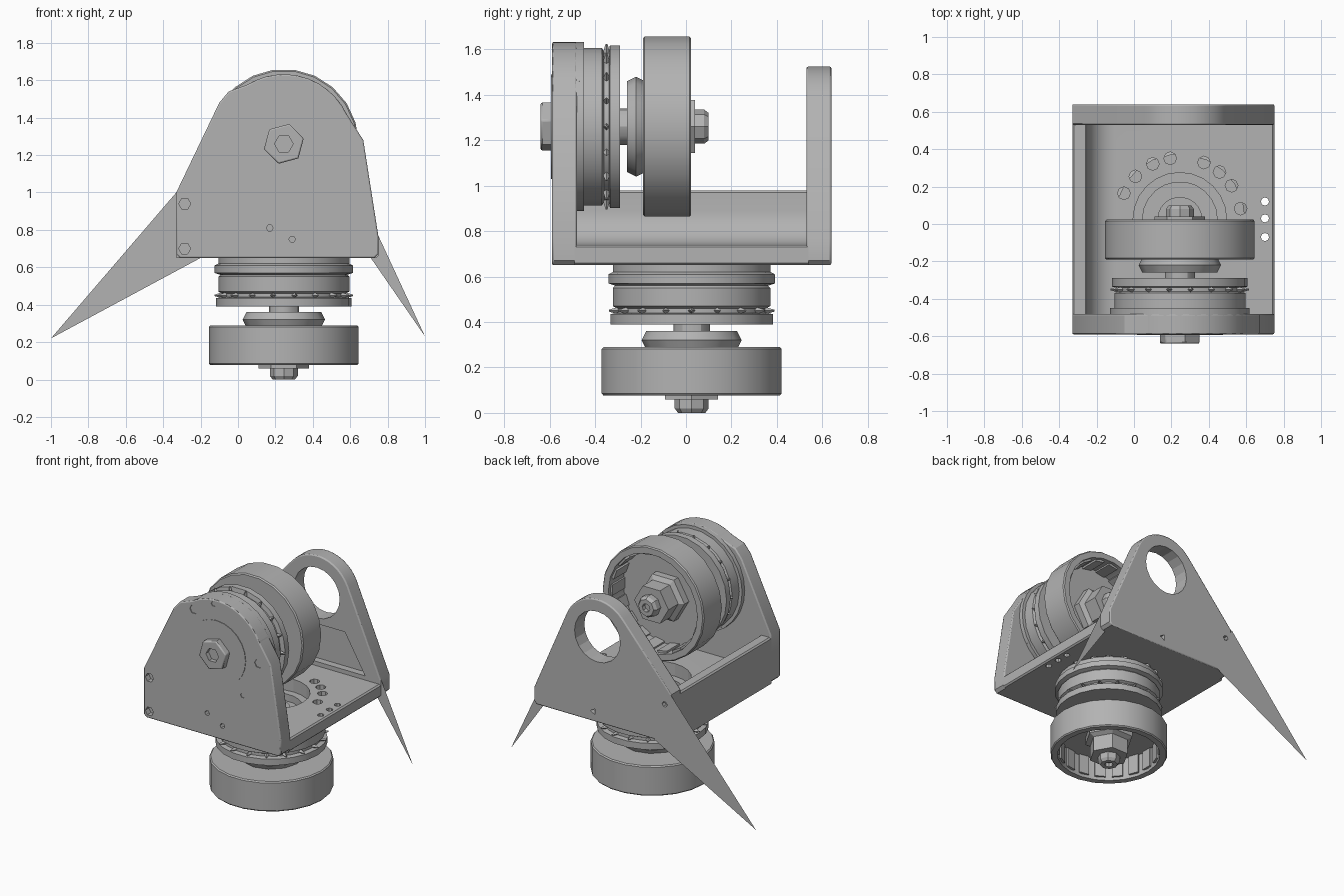
import bpy, bmesh, math
from mathutils import Matrix, Vector

cube = bpy.data.objects.get("Cube")
if cube:
    bpy.data.objects.remove(cube, do_unlink=True)

grey = bpy.data.materials.new("machined_grey")
grey.use_nodes = True
grey.diffuse_color = (0.45, 0.45, 0.45, 1)
grey.node_tree.nodes["Principled BSDF"].inputs["Base Color"].default_value = grey.diffuse_color


def finish(name, bm, smooth=True):
    mesh = bpy.data.meshes.new(name)
    bm.to_mesh(mesh)
    bm.free()
    mesh.materials.append(grey)
    ob = bpy.data.objects.new(name, mesh)
    bpy.context.collection.objects.link(ob)
    if smooth:
        activate(ob)
        bpy.ops.object.shade_smooth_by_angle(angle=math.radians(30))
    return ob


def activate(ob):
    bpy.ops.object.select_all(action='DESELECT')
    ob.select_set(True)
    bpy.context.view_layer.objects.active = ob


def apply_modifier(ob, kind, **settings):
    mod = ob.modifiers.new(kind.lower(), kind)
    for key, value in settings.items():
        setattr(mod, key, value)
    activate(ob)
    bpy.ops.object.modifier_apply(modifier=mod.name)


def circle(cx, cy, r, n=20, start=0, end=360):
    """Points of a full circle, or of an arc including both ends."""
    steps = n if end - start == 360 else n - 1
    angles = [math.radians(start + (end - start) * i / steps) for i in range(n)]
    return [(cx + r * math.cos(a), cy + r * math.sin(a)) for a in angles]


def add_prism(bm, points, axis, a, b):
    """Extrude an (x, z) outline along y or an (x, y) outline along z."""
    def place(p, d):
        return Vector((p[0], d, p[1])) if axis == 'Y' else Vector((p[0], p[1], d))
    low = [bm.verts.new(place(p, a)) for p in points]
    high = [bm.verts.new(place(p, b)) for p in points]
    faces = [bm.faces.new(low), bm.faces.new(high)]
    for i in range(len(points)):
        j = (i + 1) % len(points)
        faces.append(bm.faces.new((low[i], low[j], high[j], high[i])))
    bmesh.ops.recalc_face_normals(bm, faces=faces)


def prism(name, points, axis, a, b, bevel=0):
    bm = bmesh.new()
    add_prism(bm, points, axis, a, b)
    ob = finish(name, bm)
    if bevel:
        apply_modifier(ob, 'BEVEL', width=bevel, segments=2, limit_method='ANGLE',
                       angle_limit=math.radians(60))
    return ob


def cut(ob, outlines, axis, a, b):
    """Cut separate outlines out of an object."""
    bm = bmesh.new()
    for points in outlines:
        add_prism(bm, points, axis, a, b)
    cutter = finish("cutter", bm, False)
    cutter.hide_render = True
    apply_modifier(ob, 'BOOLEAN', object=cutter, operation='DIFFERENCE', solver='EXACT')
    bpy.data.objects.remove(cutter, do_unlink=True)


def lathe(name, profile, matrix, sides=22):
    bm = bmesh.new()
    verts = [bm.verts.new((r, 0, w)) for r, w in profile]
    edges = [bm.edges.new(pair) for pair in zip(verts, verts[1:])]
    bmesh.ops.spin(bm, geom=verts + edges, axis=(0, 0, 1), cent=(0, 0, 0),
                   angle=math.tau, steps=sides, use_duplicate=False)
    bmesh.ops.remove_doubles(bm, verts=bm.verts, dist=0.0005)
    bmesh.ops.recalc_face_normals(bm, faces=bm.faces)
    bm.transform(matrix)
    return finish(name, bm)


def motor(prefix, matrix):
    # Fixed half with stepped mounting face
    lathe(prefix + "_stator", [
        (0, -.03), (.07, -.03), (.07, .01), (.12, .01), (.12, .05), (.2, .05), (.2, 0),
        (.35, 0), (.35, .03), (.37, .04), (.37, .08), (.34, .09), (.35, .1), (.35, .18),
        (.33, .19), (.33, .21), (.362, .215), (.362, .26), (0, .26)], matrix)
    # Shaft and tapered hub
    lathe(prefix + "_hub", [(0, .25), (.08, .25), (.08, .29), (.2, .29), (.22, .33),
                            (.2, .37), (0, .37)], matrix, 12)
    # Open rotating can
    lathe(prefix + "_can", [(0, .36), (.392, .36), (.4, .368), (.4, .565), (.393, .573),
                            (.35, .573), (.35, .41), (0, .41)], matrix)
    # Stacked shaft nuts
    lathe(prefix + "_large_nut", [(0, .4), (.17, .4), (.17, .46), (.135, .48),
                                  (.135, .59), (0, .59)], matrix, 6)
    lathe(prefix + "_shaft_end", [(0, .58), (.075, .58), (.075, .63), (.06, .65),
                                  (.03, .65), (.03, .62), (0, .62)], matrix, 8)
    # Magnets inside the can, winding tips around the stator
    bm = bmesh.new()
    tips = bmesh.new()
    for i in range(18):
        turn = Matrix.Rotation(math.tau * i / 18, 4, 'Z')
        bmesh.ops.create_cube(bm, size=1, matrix=matrix @ turn
                              @ Matrix.Translation((.342, 0, .48))
                              @ Matrix.Diagonal((.02, .075, .14, 1)))
        bmesh.ops.create_cone(tips, segments=4, radius1=.016, radius2=.004, depth=.04,
                              cap_ends=True, matrix=matrix @ turn
                              @ Matrix.Translation((.35, 0, .2))
                              @ Matrix.Rotation(math.pi / 2, 4, 'Y'))
    finish(prefix + "_magnets", bm, False)
    finish(prefix + "_winding_tips", tips, False)


MX, MZ = .245, 1.26

# Floor and side wall in one bent profile with a concave fillet
floor = prism("floor_and_side_wall",
              [(-.33, .65), (.74, .65), (.75, .66), (.75, .73), (.74, .74)]
              + circle(-.1, .89, .15, 8, 270, 180)
              + [(-.25, .97), (-.26, .98), (-.32, .98), (-.33, .97)], 'Y', -.49, .54)
holes = [circle(MX, .025, .25, 24)]
for angle in (10, 33, 50, 67, 99, 116, 136, 155):
    holes += [circle(x, y, .034, 8) for x, y in circle(MX, .025, .33, 2, angle, angle + 1)[:1]]
holes += [circle(.7, y, .022, 8) for y in (.12, .03, -.07)]
cut(floor, holes, 'Z', .6, .8)

# Front plate carrying the tilt motor
front = prism("front_plate",
              [(-.33, .67), (-.31, .65), (.73, .65), (.75, .67), (.75, .77), (.67, 1.28)]
              + circle(MX, MZ, .372, 12, 25, 122)
              + [(-.05, 1.54), (-.1, 1.48), (-.33, 1.0)], 'Y', -.59, -.48, .008)
sockets = [(-.285, .94), (-.285, .7), (.065, 1.52), (.575, 1.27), (.22, 1.6),
           (.45, 1.01), (.17, .81), (.29, .75)]
cut(front, [circle(x, z, .032 if i < 4 else .018, 6) for i, (x, z) in enumerate(sockets)],
    'Y', -.65, -.55)
prism("motor_flange", circle(MX, MZ, .372, 28), 'Y', -.585, -.45)
prism("front_washer", circle(MX, MZ, .23, 24), 'Y', -.594, -.58)
nut = prism("front_nut", circle(MX, MZ, .11, 6, 15, 375), 'Y', -.64, -.585, .008)
cut(nut, [circle(MX, MZ, .05, 6)], 'Y', -.7, -.61)

# Back plate with a bearing hole and a recessed pocket
back = prism("back_plate",
             [(-.33, .67), (-.31, .65), (.73, .65), (.75, .67), (.75, .77)]
             + circle(.25, MZ, .265, 14, 24, 139) + [(-.33, 1.0)], 'Y', .53, .64, .008)
cut(back, [circle(.25, MZ, .18, 20)], 'Y', .4, .8)
cut(back, [[(-.13, .77), (.63, .77), (.47, 1.04), (.03, 1.04)]], 'Y', .4, .58)
cut(back, [circle(-.28, .7, .025, 6), circle(-.28, .92, .02, 6), circle(.28, .72, .025, 3)],
    'Y', .61, .8)

# Long thin fins beside the back plate
for name, y, points in (
        ("right_fin", .642, [(-.33, 1.0), (-1, .22), (-.2, .65)]),
        ("left_fin", .54, [(.75, .77), (1, .23), (.71, .65)])):
    bm = bmesh.new()
    bm.faces.new([bm.verts.new((x, y, z)) for x, z in points])
    finish(name, bm, False)

# Identical motors: one hanging below, one facing backwards
motor("lower_motor", Matrix.Translation((MX, .025, .65)) @ Matrix.Rotation(math.pi, 4, 'X'))
motor("upper_motor", Matrix.Translation((MX, -.55, MZ)) @ Matrix.Rotation(-math.pi / 2, 4, 'X'))
